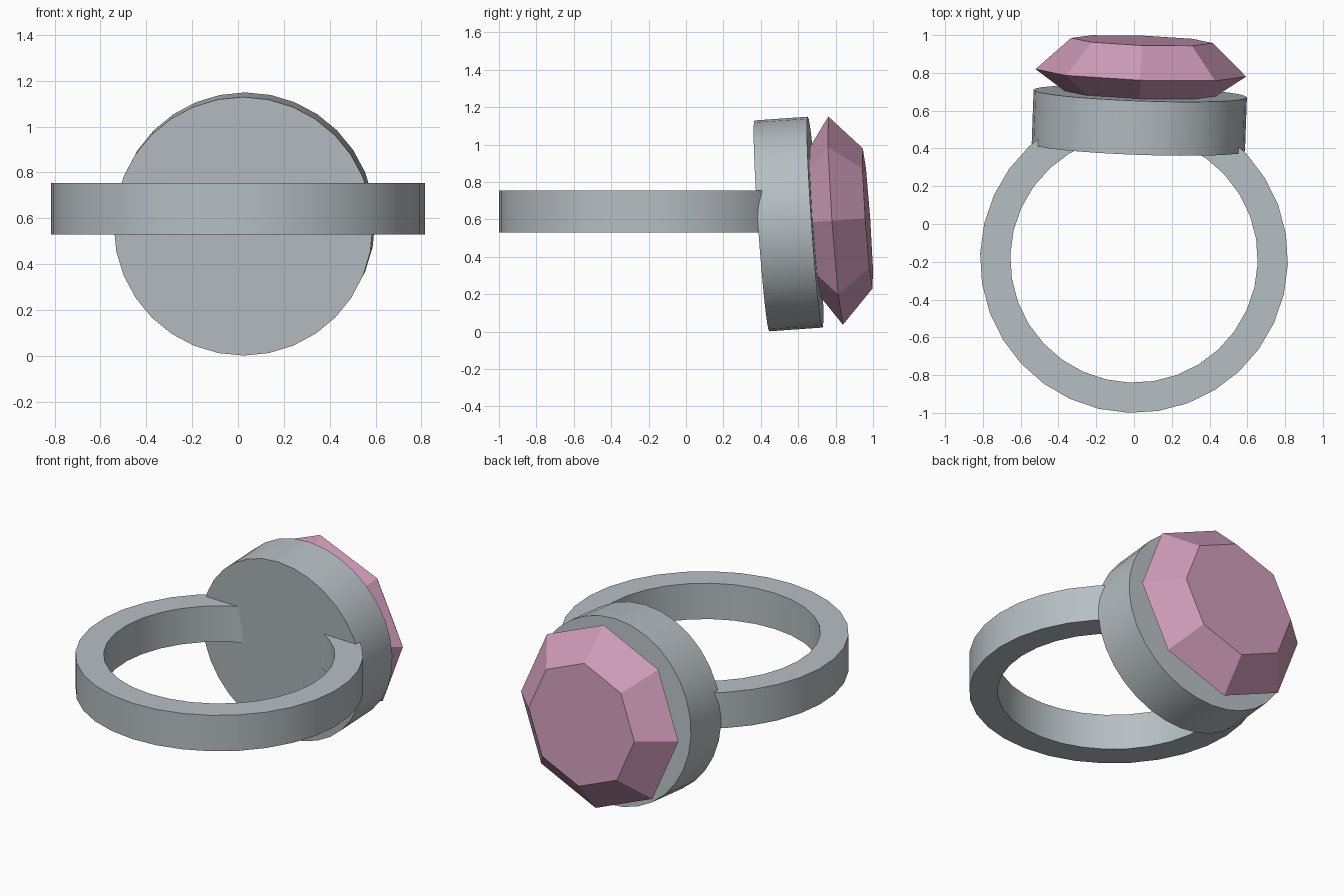
import bpy
import bmesh
from math import cos, sin, tau, radians
from mathutils import Matrix, Vector

cube = bpy.data.objects.get("Cube")
if cube:
    bpy.data.objects.remove(cube, do_unlink=True)


def make_material(name, rgb):
    mat = bpy.data.materials.new(name)
    mat.use_nodes = True
    color = (*rgb, 1.0)
    mat.diffuse_color = color
    mat.node_tree.nodes["Principled BSDF"].inputs["Base Color"].default_value = color
    return mat


def turned_part(name, profile, sides, matrix, mat, hollow=False, smooth=False):
    """Sweep (radius, height) points around local z; cap the ends or close the loop."""
    bm = bmesh.new()
    rings = [[bm.verts.new((r * cos(tau * i / sides), r * sin(tau * i / sides), h))
              for i in range(sides)] for r, h in profile]
    pairs = list(zip(rings, rings[1:]))
    if hollow:
        pairs.append((rings[-1], rings[0]))
    else:
        bm.faces.new(rings[0][::-1])
        bm.faces.new(rings[-1])
    for low, high in pairs:
        for i in range(sides):
            j = (i + 1) % sides
            bm.faces.new((low[i], low[j], high[j], high[i]))
    bmesh.ops.recalc_face_normals(bm, faces=bm.faces)
    mesh = bpy.data.meshes.new(name)
    bm.to_mesh(mesh)
    bm.free()
    mesh.materials.append(mat)
    obj = bpy.data.objects.new(name, mesh)
    bpy.context.collection.objects.link(obj)
    obj.matrix_world = matrix
    if smooth:
        bpy.ops.object.select_all(action='DESELECT')
        obj.select_set(True)
        bpy.context.view_layer.objects.active = obj
        bpy.ops.object.shade_smooth_by_angle(angle=radians(30))
    return obj


silver = make_material("silver grey", (0.47, 0.52, 0.54))
pink = make_material("gem pink", (0.62, 0.33, 0.48))

# The whole ring is yawed slightly; the setting also leans back a little
yaw = Matrix.Rotation(radians(-2.05), 4, 'Z')
lean = yaw @ Matrix.Rotation(radians(-86), 4, 'X')


def place(x, y, z, rotation):
    return Matrix.Translation(Vector((x, y, z))) @ rotation


# Finger band with a rectangular section
band_profile = [(0.655, -0.112), (0.815, -0.112), (0.815, 0.112), (0.655, 0.112)]
turned_part("finger_band", band_profile, 32, place(0, -0.185, 0.642, yaw),
            silver, hollow=True, smooth=True)

# Round setting plate
turned_part("setting_plate", [(0.565, -0.143), (0.565, 0.143)], 32,
            place(0.028, 0.548, 0.575, lean), silver, smooth=True)

# Eight-sided gem: hidden base, girdle, flat table
turned_part("gem", [(0.2, -0.25), (0.558, 0), (0.375, 0.172)], 8,
            place(0.036, 0.8, 0.593, lean), pink)
